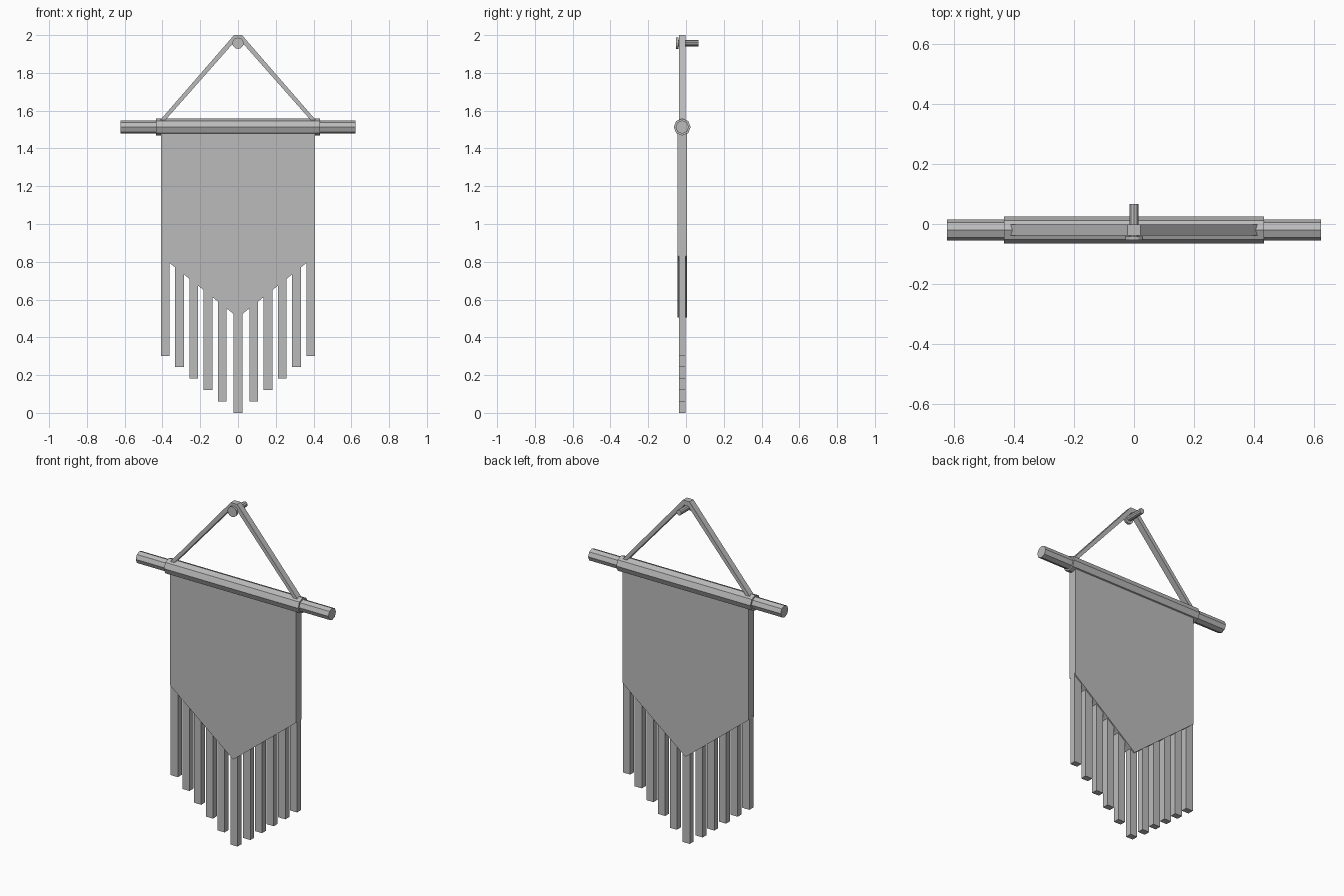
import bpy, bmesh, math
from mathutils import Matrix

cube = bpy.data.objects.get("Cube")
if cube:
    bpy.data.objects.remove(cube, do_unlink=True)

grey = bpy.data.materials.new("plain grey")
grey.use_nodes = True
COLOUR = (0.5, 0.5, 0.5, 1)
grey.diffuse_color = COLOUR
grey.node_tree.nodes["Principled BSDF"].inputs["Base Color"].default_value = COLOUR

MID_Y = -0.02    # depth of the hanging's centre plane
ROD_Z = 1.513


def finish(name, bm):
    bmesh.ops.recalc_face_normals(bm, faces=bm.faces)
    mesh = bpy.data.meshes.new(name)
    bm.to_mesh(mesh)
    bm.free()
    mesh.materials.append(grey)
    obj = bpy.data.objects.new(name, mesh)
    bpy.context.collection.objects.link(obj)
    return obj


def slab(name, outline, depth):
    """Extrude an x-z outline evenly about the centre plane."""
    bm = bmesh.new()
    face = bm.faces.new([bm.verts.new((x, MID_Y - depth / 2, z)) for x, z in outline])
    new = bmesh.ops.extrude_face_region(bm, geom=[face])["geom"]
    moved = [v for v in new if isinstance(v, bmesh.types.BMVert)]
    bmesh.ops.translate(bm, verts=moved, vec=(0, depth, 0))
    return finish(name, bm)


def cylinder(name, radius, length, centre, axis, sides):
    bm = bmesh.new()
    turn = Matrix.Rotation(math.pi / 2, 4, axis)
    bmesh.ops.create_cone(bm, cap_ends=True, segments=sides, radius1=radius,
                          radius2=radius, depth=length,
                          matrix=Matrix.Translation(centre) @ turn)
    return finish(name, bm)


# Rod and the cloth sleeve around it
cylinder("rod", 0.035, 1.246, (0, MID_Y, ROD_Z), 'Y', 8)
cylinder("sleeve", 0.045, 0.868, (0, MID_Y, ROD_Z), 'Y', 8)

# Pointed cloth panel
HALF, SIDE_Z, TIP_Z = 0.408, 0.83, 0.505
slab("banner", [(-HALF, ROD_Z), (-HALF, SIDE_Z), (0, TIP_Z),
                (HALF, SIDE_Z), (HALF, ROD_Z)], 0.05)

# Fringe strips, longest in the middle
W = 0.023
for i in range(-5, 6):
    n = abs(i)
    x = math.copysign(0.008 + 0.0755 * n, i) if n else 0
    low = 0.0605 * n
    high = TIP_Z + (SIDE_Z - TIP_Z) * abs(x) / HALF + 0.03
    slab(f"fringe_strip_{i + 6}", [(x - W, low), (x + W, low), (x + W, high), (x - W, high)], 0.036)

# Hanging cord
right = [(0.021, 2.0), (0.425, 1.535), (0.398, 1.535), (0.012, 1.972)]
slab("cord", right + [(-x, z) for x, z in reversed(right)], 0.036)

# Nail holding the cord
cylinder("nail_shaft", 0.016, 0.114, (0, 0.009, 1.957), 'X', 10)
cylinder("nail_head", 0.03, 0.013, (0, -0.0475, 1.957), 'X', 12)
